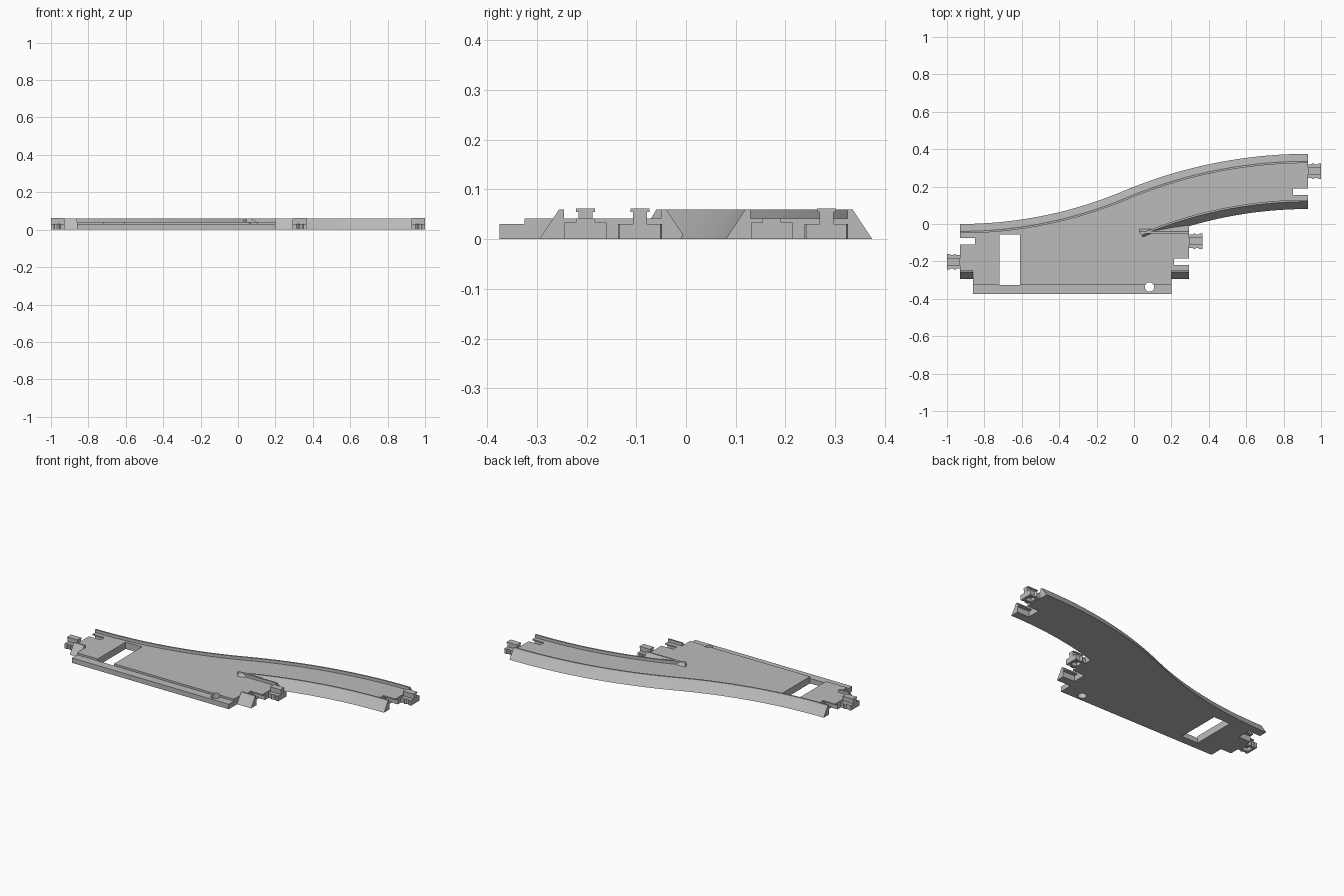
import bpy, bmesh, math
from mathutils import Vector

cube = bpy.data.objects.get("Cube")
if cube:
    bpy.data.objects.remove(cube, do_unlink=True)

grey = bpy.data.materials.new("track grey")
grey.use_nodes = True
COLOUR = (0.5, 0.5, 0.5, 1)
grey.diffuse_color = COLOUR
grey.node_tree.nodes["Principled BSDF"].inputs["Base Color"].default_value = COLOUR

END, STRAIGHT_END = 0.93, 0.295     # x of the track ends
LOW, RISE = -0.1475, 0.375          # straight centre line, sideways shift of branch
HALF, DECK, TOP = 0.1475, 0.042, 0.06


def loft(name, rings):
    """Closed solid through a list of matching cross-sections."""
    bm = bmesh.new()
    rows = [[bm.verts.new(p) for p in ring] for ring in rings]
    n = len(rows[0])
    for a, b in zip(rows, rows[1:]):
        for i in range(n):
            j = (i + 1) % n
            bm.faces.new((a[i], a[j], b[j], b[i]))
    bm.faces.new(rows[0][::-1])
    bm.faces.new(rows[-1])
    bmesh.ops.recalc_face_normals(bm, faces=bm.faces)
    mesh = bpy.data.meshes.new(name)
    bm.to_mesh(mesh)
    bm.free()
    mesh.materials.append(grey)
    obj = bpy.data.objects.new(name, mesh)
    bpy.context.collection.objects.link(obj)
    return obj


def sweep(name, path, section):
    """Sweep (offset, z) section along (x, y, heading) stations."""
    return loft(name, [[(x - math.sin(a) * o, y + math.cos(a) * o, z) for o, z in section]
                       for x, y, a in path])


def box(name, x0, x1, y0, y1, z0, z1):
    return loft(name, [[(x0, y0, z), (x1, y0, z), (x1, y1, z), (x0, y1, z)] for z in (z0, z1)])


def combine(target, tool, operation):
    mod = target.modifiers.new(operation.lower(), "BOOLEAN")
    mod.operation, mod.object, mod.solver = operation, tool, "EXACT"
    bpy.context.view_layer.objects.active = target
    bpy.ops.object.modifier_apply(modifier=mod.name)
    bpy.data.objects.remove(tool, do_unlink=True)


def straight(x0, x1):
    return [(x0, LOW, 0), (x1, LOW, 0)]


# Branch centre line: two equal arcs forming an S
theta = 2 * math.atan(RISE / (2 * END))
radius = END / math.sin(theta)
STEPS = 24
first = []
for i in range(STEPS + 1):
    a = theta * i / STEPS
    first.append((-END + radius * math.sin(a), LOW + radius * (1 - math.cos(a)), a))
second = [(-x, 2 * LOW + RISE - y, a) for x, y, a in reversed(first)]
branch = first + second[1:]

# Deck: straight track, curved branch and side platform joined
deck_section = [(-HALF, 0), (HALF, 0), (0.1195, DECK), (-0.1195, DECK)]
deck = sweep("track_deck", straight(-END, STRAIGHT_END), deck_section)
combine(deck, sweep("branch_deck", branch, deck_section), "UNION")
platform_section = [(-0.375, 0), (-0.375, 0.03), (-0.325, 0.03),
                    (-0.325, DECK), (LOW, DECK), (LOW, 0)]
platform = loft("platform", [[(x, y, z) for y, z in platform_section] for x in (-0.86, 0.2)])
combine(deck, platform, "UNION")

# Window and round hole through the deck
combine(deck, box("window_cutter", -0.72, -0.61, -0.325, -0.055, -0.1, 0.1), "DIFFERENCE")
circle = [(0.083 + 0.025 * math.cos(math.tau * i / 24),
           -0.337 + 0.025 * math.sin(math.tau * i / 24)) for i in range(24)]
combine(deck, loft("hole_cutter", [[(x, y, z) for x, y in circle] for z in (-0.1, 0.1)]),
        "DIFFERENCE")

# Sockets and couplings at each of the three track ends: name, x, centre y, direction
ends = [("left", -END, LOW, -1), ("straight", STRAIGHT_END, LOW, 1),
        ("branch", END, LOW + RISE, 1)]
outline = [(-0.01, 0.036), (0.018, 0.036), (0.027, 0.044), (0.037, 0.036),
           (0.05, 0.036), (0.055, 0.041), (0.07, 0.041)]
outline += [(x, -y) for x, y in reversed(outline)]
for name, x, y, d in ends:
    socket_y, plug_y = y - d * 0.055, y + d * 0.055
    for half, top in ((0.041, 0.034), (0.018, 0.1)):
        x0, x1 = sorted((x - d * 0.08, x + d * 0.02))
        combine(deck, box("socket_cutter", x0, x1, socket_y - half, socket_y + half,
                          -0.02, top), "DIFFERENCE")
    plug = loft(name + "_coupling", [[(x + d * px, plug_y + d * py, z) for px, py in outline]
                                     for z in (0, 0.031)])
    x0, x1 = sorted((x + d * 0.015, x + d * 0.055))
    combine(plug, box("pocket_cutter", x0, x1, plug_y - 0.022, plug_y + 0.022, -0.02, 0.022),
            "DIFFERENCE")
    x0, x1 = sorted((x, x + d * 0.07))
    box(name + "_coupling_stem", x0, x1, plug_y - 0.014, plug_y + 0.014, 0.03, 0.055)
    box(name + "_coupling_cap", x0, x1, plug_y - 0.019, plug_y + 0.019, 0.055, 0.062)

# Raised edge rails with sloping outer sides
upper = [(0.1195, DECK), (0.108, TOP), (0.098, TOP), (0.098, DECK)]
lower = [(-o, z) for o, z in upper]
sweep("branch_outer_rail", branch, upper)
sweep("branch_inner_rail", second, lower)
sweep("straight_inner_rail", straight(0.03, STRAIGHT_END), upper)
sweep("left_end_rail", straight(-END, -0.86), lower)
sweep("straight_end_rail", straight(0.2, STRAIGHT_END), lower)

# Smooth the curved runs while keeping the edges crisp
bpy.ops.object.select_all(action="DESELECT")
for obj in bpy.context.collection.objects:
    if obj.type == "MESH" and ("rail" in obj.name or "deck" in obj.name):
        obj.select_set(True)
        bpy.context.view_layer.objects.active = obj
bpy.ops.object.shade_smooth_by_angle(angle=math.radians(20))
